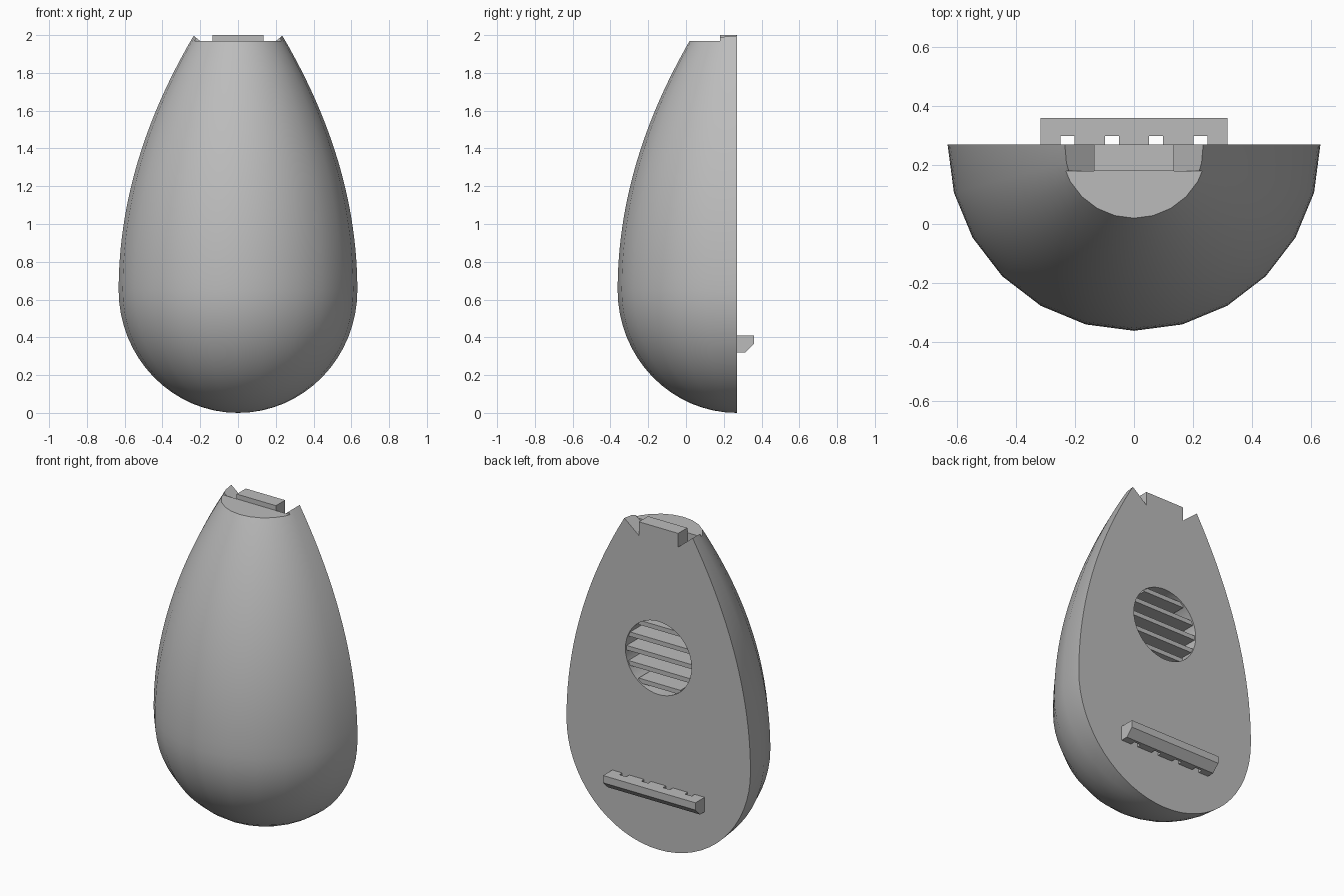
import bpy, bmesh
from math import sin, cos, pi, sqrt, radians

cube = bpy.data.objects.get("Cube")
if cube:
    bpy.data.objects.remove(cube, do_unlink=True)

BACK = 0.27          # plane of the flat back
WIDE = 0.65          # height of the widest ring
HOLE_Z, HOLE_R, HOLE_DEPTH = 1.19, 0.227, 0.3

grey = bpy.data.materials.new("warm_grey_plastic")
grey.use_nodes = True
grey.diffuse_color = (0.5, 0.5, 0.5, 1)
grey.node_tree.nodes["Principled BSDF"].inputs["Base Color"].default_value = (0.5, 0.5, 0.5, 1)


def finish(name, bm):
    bmesh.ops.recalc_face_normals(bm, faces=bm.faces[:])
    mesh = bpy.data.meshes.new(name)
    bm.to_mesh(mesh)
    bm.free()
    mesh.materials.append(grey)
    obj = bpy.data.objects.new(name, mesh)
    bpy.context.collection.objects.link(obj)
    return obj


def prism(name, points, axis, start, end):
    """Extrude a 2D outline along x (points are y, z) or y (points are x, z)."""
    bm = bmesh.new()
    place = (lambda p, t: (t, p[0], p[1])) if axis == "x" else (lambda p, t: (p[0], t, p[1]))
    a = [bm.verts.new(place(p, start)) for p in points]
    b = [bm.verts.new(place(p, end)) for p in points]
    bm.faces.new(a)
    bm.faces.new(b)
    for i in range(len(a)):
        j = (i + 1) % len(a)
        bm.faces.new((a[i], a[j], b[j], b[i]))
    return finish(name, bm)


def box(name, x, y, z):
    return prism(name, [(x[0], z[0]), (x[1], z[0]), (x[1], z[1]), (x[0], z[1])], "y", *y)


def select_only(obj):
    bpy.ops.object.select_all(action="DESELECT")
    obj.select_set(True)
    bpy.context.view_layer.objects.active = obj


def cut(obj, cutter):
    select_only(obj)
    mod = obj.modifiers.new("cut", "BOOLEAN")
    mod.operation, mod.solver, mod.object = "DIFFERENCE", "EXACT", cutter
    bpy.ops.object.modifier_apply(modifier=mod.name)
    bpy.data.objects.remove(cutter, do_unlink=True)


def radius(z):
    if z < WIDE:
        return 0.632 * sqrt(max(0, 1 - ((WIDE - z) / WIDE) ** 2))
    return 0.632 - 0.219 * (z - WIDE) ** 2


# Half-round bowl closed by a flat back
heights = [WIDE * (1 - cos(i / 16 * pi / 2)) for i in range(1, 17)]
heights += [WIDE + (2 - WIDE) * i / 20 for i in range(1, 21)]
bm = bmesh.new()
tip = bm.verts.new((0, BACK, 0))
rings = [[bm.verts.new((radius(z) * cos(pi * k / 12), BACK - radius(z) * sin(pi * k / 12), z))
          for k in range(13)] for z in heights]
for k in range(12):
    bm.faces.new((tip, rings[0][k], rings[0][k + 1]))
    for low, high in zip(rings, rings[1:]):
        bm.faces.new((low[k], low[k + 1], high[k + 1], high[k]))
bm.faces.new(rings[-1])
bm.faces.new([tip] + [r[0] for r in rings] + [r[-1] for r in reversed(rings)])
body = finish("body", bm)

# Neck joint: lowered front ledge and a sloped notch on each side of the tongue
cut(body, box("ledge_cutter", (-0.6, 0.6), (-0.5, 0.18), (1.97, 2.2)))
for s in (-1, 1):
    cut(body, prism("notch_cutter", [(s * 0.135, 1.915), (s * 0.36, 2.1), (s * 0.135, 2.1)],
                    "y", 0.18, 0.4))

# Round sound hole
circle = [(HOLE_R * cos(i * pi / 24), HOLE_Z + HOLE_R * sin(i * pi / 24)) for i in range(48)]
cut(body, prism("hole_cutter", circle, "y", BACK - HOLE_DEPTH, BACK + 0.1))
select_only(body)
bpy.ops.object.shade_smooth_by_angle(angle=radians(30))

# Slats across the sound hole
for i in range(-2, 3):
    z = i * 0.09
    half = sqrt(HOLE_R ** 2 - z ** 2) + 0.005
    box(f"hole_slat_{i + 3}", (-half, half), (BACK - HOLE_DEPTH, BACK - 0.01),
        (HOLE_Z + z - 0.014, HOLE_Z + z + 0.014))

# Bridge with four string slots
bridge = prism("bridge", [(BACK, 0.32), (0.315, 0.32), (0.36, 0.365), (0.36, 0.41), (BACK, 0.41)],
               "x", -0.317, 0.317)
for x in (-0.225, -0.075, 0.075, 0.225):
    cut(bridge, box("slot_cutter", (x - 0.024, x + 0.024), (BACK - 0.05, 0.298), (0.2, 0.5)))
